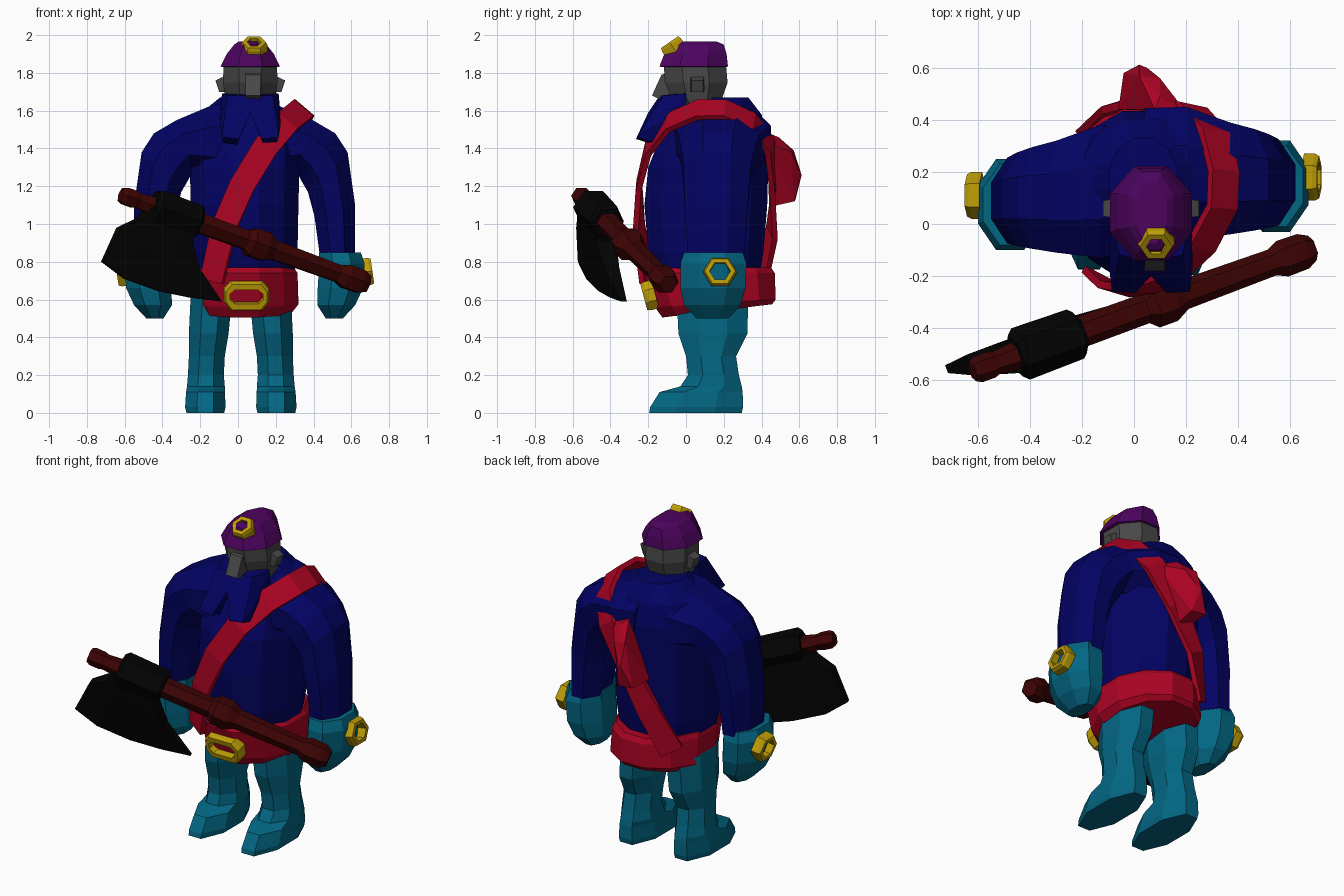
import bpy, bmesh, math
from mathutils import Vector as V

COLOURS = {
    "navy": (0.0008, 0.0008, 0.125), "teal": (0.0008, 0.135, 0.23),
    "gold": (0.52, 0.34, 0.002), "red": (0.41, 0.001, 0.016),
    "purple": (0.075, 0.001, 0.115), "grey": (0.065, 0.065, 0.065),
    "black": (0.001, 0.001, 0.001), "brown": (0.048, 0.001, 0.001),
}
MATS = {}
for key, rgb in COLOURS.items():
    MATS[key] = bpy.data.materials.new(key)
    MATS[key].diffuse_color = (*rgb, 1)


def finish(bm, name, colour):
    bmesh.ops.recalc_face_normals(bm, faces=bm.faces)
    me = bpy.data.meshes.new(name)
    bm.to_mesh(me)
    bm.free()
    me.materials.append(MATS[colour])
    ob = bpy.data.objects.new(name, me)
    bpy.context.collection.objects.link(ob)
    return ob


def ring(c, u, v, n=8, flat=True, e=1):
    """Polygon around c with half axes u and v; flat puts edges on the axes,
    e below 1 lengthens the edges along u."""
    off, k = (math.pi / n, 1 / math.cos(math.pi / n)) if flat else (0, 1)
    pts = []
    for i in range(n):
        t = off + 2 * math.pi * i / n
        a = k * math.cos(t)
        pts.append(V(c) + V(u) * math.copysign(abs(a) ** e, a) + V(v) * (k * math.sin(t)))
    return pts


def level(z, x, rx, y0, y1, n=8):
    """Horizontal ring given its centre x, half width and y range."""
    return ring((x, (y0 + y1) / 2, z), (rx, 0, 0), (0, (y1 - y0) / 2, 0), n)


def loft(name, colour, rings, closed=False):
    bm = bmesh.new()
    vs = [[bm.verts.new(p) for p in r] for r in rings]
    n = len(vs[0])
    pairs = list(zip(vs, vs[1:])) + ([(vs[-1], vs[0])] if closed else [])
    for a, b in pairs:
        for i in range(n):
            j = (i + 1) % n
            bm.faces.new((a[i], a[j], b[j], b[i]))
    if not closed:
        bm.faces.new(vs[0])
        bm.faces.new(vs[-1])
    return finish(bm, name, colour)


def hull(name, colour, pts):
    bm = bmesh.new()
    for p in pts:
        bm.verts.new(p)
    res = bmesh.ops.convex_hull(bm, input=bm.verts)
    loose = [g for g in res["geom_interior"] if isinstance(g, bmesh.types.BMVert)]
    if loose:
        bmesh.ops.delete(bm, geom=loose, context="VERTS")
    return finish(bm, name, colour)


def frame(name, c, u, v, n, ku, kv, depth, flat, e=1):
    """Bevelled open ornament ring standing out along u x v."""
    c, u, v = V(c), V(u), V(v)
    d = u.cross(v).normalized() * depth
    iu, iv = u * ku, v * kv
    loft(name, "gold", [
        ring(c - d * 0.4, u, v, n, flat, e), ring(c + d * 0.6, u, v, n, flat, e),
        ring(c + d, u * 0.9, v * 0.9, n, flat, e), ring(c + d, iu, iv, n, flat, e),
        ring(c - d * 0.4, iu, iv, n, flat, e)], closed=True)


C = 0.035   # body mid line
H = 0.065   # head mid line

# Torso
loft("torso", "navy", [level(z, C, rx, y0, y1, 12) for z, rx, y0, y1 in (
    (0.66, 0.25, -0.15, 0.38), (0.85, 0.28, -0.2, 0.41), (1.1, 0.285, -0.22, 0.43),
    (1.3, 0.29, -0.2, 0.435), (1.45, 0.29, -0.14, 0.435),
    (1.58, 0.24, -0.04, 0.4), (1.67, 0.13, 0.02, 0.33))])

# Belt with sagging front and oval buckle
loft("belt", "red", [
    ring((C, 0.125, 0.77), (0.26, 0, 0), (0, 0.325, 0), 12),
    ring((C + 0.005, 0.125, 0.74), (0.275, 0, 0), (0, 0.345, 0), 12),
    ring((C + 0.005, 0.155, 0.58), (0.28, 0, 0), (0, 0.32, 0.02), 12),
    ring((C, 0.165, 0.54), (0.25, 0, 0), (0, 0.29, 0.035), 12)])
frame("belt_buckle", (0.045, -0.18, 0.625), (0.12, 0, 0), (0, -0.02, 0.075),
      8, 0.72, 0.5, 0.045, True, 0.4)

# Arms, gloves, glove rings, legs, ears and beard halves
for s, side in ((-1, "left"), (1, "right")):
    dy = 0.035 * s
    # outer x, z / inner x, z / y centre, y half depth
    arm = ((0.0, 1.66, 0.02, 1.2, 0.17, 0.24), (0.17, 1.63, 0.16, 1.24, 0.16, 0.255),
           (0.36, 1.55, 0.27, 1.29, 0.14, 0.215), (0.48, 1.48, 0.3, 1.23, 0.135, 0.195),
           (0.545, 1.38, 0.335, 1.17, 0.13, 0.18),
           (0.585, 1.1, 0.37, 1.04, 0.125, 0.165), (0.585, 0.82, 0.4, 0.82, 0.125, 0.15))
    rings = []
    for xo, zo, xi, zi, y, ry in arm:
        rings.append(ring((C + s * (xo + xi) / 2, y + dy, (zo + zi) / 2),
                          (s * (xo - xi) / 2, 0, (zo - zi) / 2), (0, ry, 0)))
    loft(side + "_arm", "navy", rings)

    loft(side + "_glove", "teal", [
        level(z, C + s * x, rx, y0 + dy, y1 + dy) for z, x, rx, y0, y1 in (
            (0.85, 0.505, 0.11, -0.045, 0.265), (0.79, 0.515, 0.12, -0.065, 0.285),
            (0.66, 0.507, 0.12, -0.065, 0.28), (0.57, 0.485, 0.1, -0.045, 0.255),
            (0.5, 0.475, 0.045, 0.02, 0.19))])
    frame(side + "_glove_ring", (C + s * 0.635, 0.145 + dy, 0.745), (0, s * 0.09, 0),
          (-0.012, 0, 0.083), 6, 0.62, 0.62, 0.042, False)

    # Leg with boot
    fy = 0.02 if s < 0 else 0
    loft(side + "_leg", "teal", [
        level(z, 0.015 + s * x, rx, y0, y1) for z, x, rx, y0, y1 in (
            (0.63, 0.155, 0.11, -0.05, 0.33), (0.42, 0.17, 0.105, -0.04, 0.325),
            (0.3, 0.18, 0.095, 0.0, 0.265), (0.2, 0.185, 0.095, 0.01, 0.28),
            (0.14, 0.185, 0.1, -0.03 + fy, 0.295), (0.11, 0.187, 0.103, -0.14 + fy, 0.3),
            (0.03, 0.188, 0.107, -0.19 + fy, 0.302), (0.0, 0.188, 0.1, -0.195 + fy, 0.295))])

    hull(side + "_ear", "grey", [
        (H + s * x, y, z) for x, y, z in (
            (0.12, 0.02, 1.7), (0.12, 0.1, 1.7), (0.12, 0.02, 1.79), (0.12, 0.1, 1.79),
            (0.165, 0.03, 1.7), (0.165, 0.09, 1.7), (0.185, 0.03, 1.76), (0.185, 0.09, 1.76))])

    hull(side + "_beard", "navy", [
        (H + s * x, y, z) for x, y, z in (
            (0, -0.06, 1.69), (0.15, 0.0, 1.69), (0.16, 0.0, 1.58), (0.0, -0.14, 1.68),
            (0.12, -0.12, 1.68), (0.0, -0.2, 1.59), (0.06, -0.265, 1.45),
            (0.15, -0.26, 1.46), (0.16, -0.17, 1.52), (0.07, -0.17, 1.42),
            (0.14, -0.16, 1.43))])

# Head and nose
loft("head", "grey", [level(z, H, rx, y0, y1) for z, rx, y0, y1 in (
    (1.56, 0.1, 0.02, 0.17), (1.66, 0.13, -0.07, 0.19),
    (1.75, 0.145, -0.11, 0.22), (1.86, 0.14, -0.12, 0.21))])
hull("nose", "grey", [(H + 0.015 + x, y, z) for x in (-0.04, 0.04) for y, z in (
    (-0.08, 1.81), (-0.13, 1.79), (-0.18, 1.68), (-0.14, 1.66), (-0.06, 1.68))])

# Cap with ring ornament
loft("cap", "purple", [level(z, H, rx, y0, y1, 8) for z, rx, y0, y1 in (
    (1.83, 0.14, -0.13, 0.21), (1.835, 0.157, -0.14, 0.222), (1.9, 0.125, -0.115, 0.215),
    (1.95, 0.085, -0.1, 0.2), (1.967, 0.06, -0.075, 0.16))])
frame("cap_ring", (0.085, -0.063, 1.928), (0.07, 0, 0), (0, 0.058, 0.04),
      6, 0.55, 0.55, 0.042, False)

# Shoulder strap
path = [V(p) for p in (
    (-0.13, -0.19, 0.7), (-0.07, -0.235, 0.98), (0.02, -0.235, 1.2), (0.14, -0.185, 1.4),
    (0.25, -0.08, 1.53), (0.33, 0.07, 1.595), (0.335, 0.2, 1.595), (0.3, 0.34, 1.53),
    (0.22, 0.43, 1.41), (0.08, 0.45, 1.2), (-0.06, 0.44, 0.95), (-0.16, 0.37, 0.7))]
rings = []
for i, p in enumerate(path):
    along = (path[min(i + 1, len(path) - 1)] - path[max(i - 1, 0)]).normalized()
    out = p - V((C, 0.12, min(p.z, 1.25)))
    out = (out - along * out.dot(along)).normalized()
    w = along.cross(out) * 0.067
    rings.append([p - w, p + w, p + w + out * 0.03, p - w + out * 0.03])
loft("strap", "red", rings)

# Pouch on the back of the strap
hull("strap_pouch", "red", [
    (-0.06, 0.44, 1.14), (0.06, 0.44, 1.09), (0.2, 0.43, 1.43), (0.08, 0.44, 1.48),
    (-0.04, 0.58, 1.13), (0.06, 0.575, 1.12), (0.02, 0.612, 1.26), (0.05, 0.6, 1.28),
    (0.02, 0.57, 1.39), (0.1, 0.56, 1.38), (0.1, 0.49, 1.46)])

# Axe shaft and head collar
A, B = V((-0.63, -0.57, 1.16)), V((0.69, -0.09, 0.68))
D = (B - A).normalized()
U = D.cross(V((0, 0, 1))).normalized()
W = D.cross(U)


def on_shaft(x, r, n=6):
    return ring(A + (B - A) * ((x - A.x) / (B.x - A.x)), U * r, W * r, n, False)


loft("axe_shaft", "brown", [on_shaft(x, r) for x, r in (
    (-0.62, 0.04), (-0.6, 0.052), (-0.55, 0.052), (-0.53, 0.045), (-0.45, 0.055),
    (-0.2, 0.06), (0.04, 0.058), (0.07, 0.087), (0.14, 0.087), (0.19, 0.058),
    (0.53, 0.052), (0.57, 0.072), (0.65, 0.07), (0.685, 0.05))])
loft("axe_collar", "black", [on_shaft(x, r) for x, r in (
    (-0.455, 0.085), (-0.435, 0.105), (-0.225, 0.1), (-0.21, 0.085))])

# Axe blade: rows from collar to cutting edge, as x, z
rows = (
    (((-0.47, 1.09), (-0.41, 1.07), (-0.35, 1.05), (-0.29, 1.02), (-0.23, 1.0)), 0.065, 0.0),
    (((-0.52, 1.03), (-0.45, 0.99), (-0.39, 0.96), (-0.33, 0.93), (-0.26, 0.91)), 0.06, 0.01),
    (((-0.63, 0.98), (-0.54, 0.88), (-0.43, 0.82), (-0.33, 0.78), (-0.22, 0.77)), 0.042, 0.028),
    (((-0.72, 0.8), (-0.6, 0.71), (-0.42, 0.645), (-0.25, 0.61), (-0.09, 0.59)), 0.016, 0.045))
rings = []
for pts, t, shift in rows:
    mid = [V((x, -0.57 + 0.364 * (x + 0.63) + shift, z)) for x, z in pts]
    off = V((-0.34, 0.94, 0)) * t
    rings.append([p - off for p in mid] + [p + off for p in reversed(mid)])
loft("axe_blade", "black", rings)
